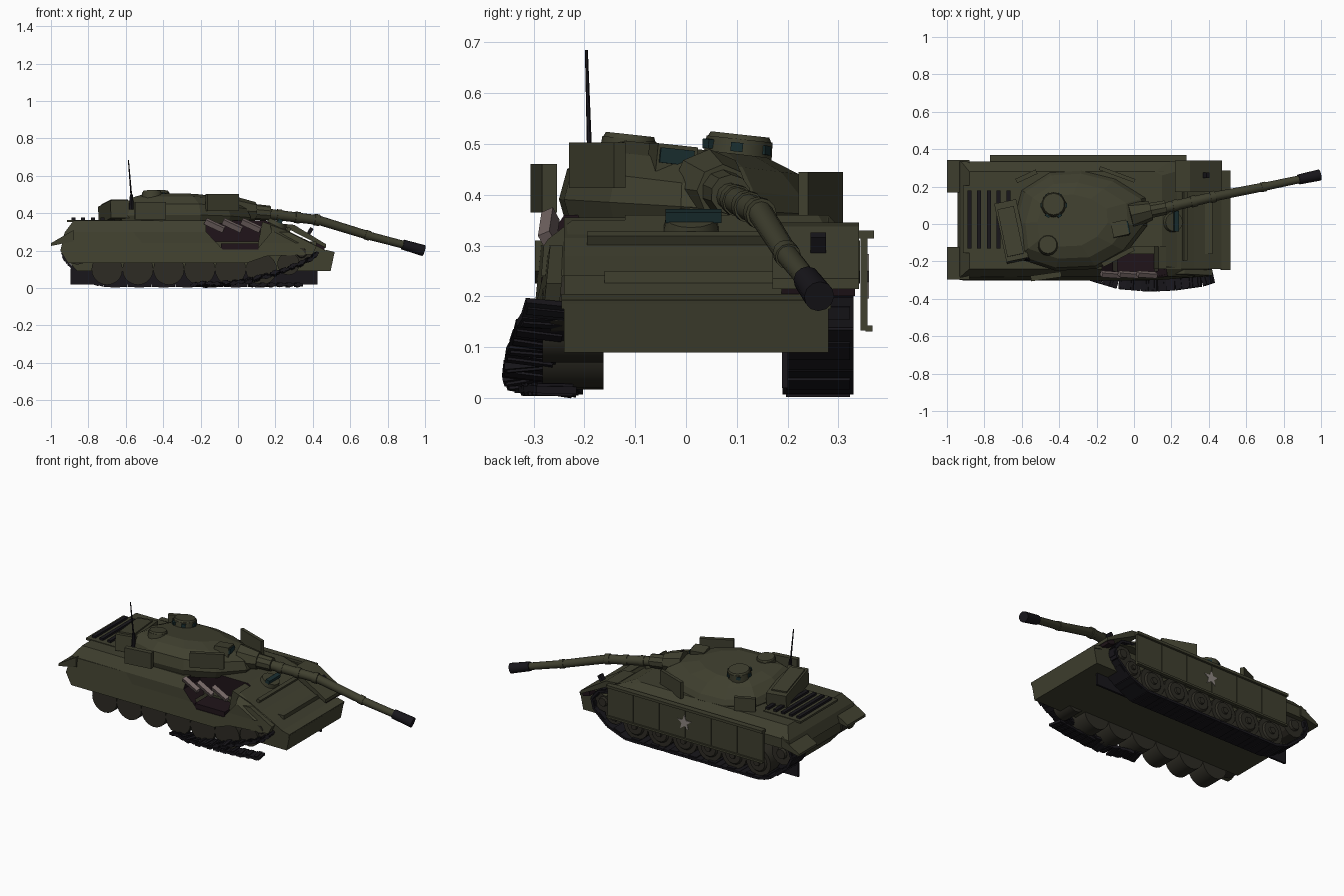
import bpy, bmesh, math, random
from mathutils import Vector, Matrix, Euler

if "Cube" in bpy.data.objects:
    bpy.data.objects.remove(bpy.data.objects["Cube"])
random.seed(3)

def mat(name, c):
    m = bpy.data.materials.new(name)
    m.diffuse_color = (*c, 1)
    m.use_nodes = True
    m.node_tree.nodes["Principled BSDF"].inputs["Base Color"].default_value = m.diffuse_color
    return m

OLIVE = mat("olive", (0.05, 0.05, 0.028))
DARK = mat("dark_steel", (0.009, 0.008, 0.011))
RUST = mat("scorched", (0.014, 0.007, 0.01))
TORN = mat("torn_metal", (0.17, 0.13, 0.125))
GLASS = mat("glass", (0.01, 0.028, 0.03))
PAINT = mat("pale_paint", (0.27, 0.24, 0.22))
TIRE = mat("wheel", (0.026, 0.024, 0.017))

def finish(name, bm, m, smooth=False):
    bmesh.ops.recalc_face_normals(bm, faces=bm.faces[:])
    me = bpy.data.meshes.new(name)
    bm.to_mesh(me)
    bm.free()
    me.materials.append(m)
    ob = bpy.data.objects.new(name, me)
    bpy.context.collection.objects.link(ob)
    if smooth:
        bpy.context.view_layer.objects.active = ob
        ob.select_set(True)
        bpy.ops.object.shade_smooth_by_angle(angle=math.radians(35))
        ob.select_set(False)
    return ob

def loft(name, rings, m):
    bm = bmesh.new()
    vs = [[bm.verts.new(p) for p in r] for r in rings]
    for a, b in zip(vs, vs[1:]):
        for i in range(len(a)):
            j = (i + 1) % len(a)
            bm.faces.new((a[i], a[j], b[j], b[i]))
    bm.faces.new(vs[0])
    bm.faces.new(vs[-1])
    return finish(name, bm, m)

def prism(name, pts, y0, y1, m):
    return loft(name, [[(x, y, z) for x, z in pts] for y in (y0, y1)], m)

def add_box(bm, c, s, rot=(0, 0, 0)):
    R = Euler([math.radians(a) for a in rot]).to_matrix().to_4x4()
    bmesh.ops.create_cube(bm, size=1, matrix=Matrix.Translation(c) @ R @ Matrix.Diagonal((*s, 1)))

def box(name, c, s, m, rot=(0, 0, 0)):
    bm = bmesh.new()
    add_box(bm, c, s, rot)
    return finish(name, bm, m)

def add_cyl(bm, a, b, r1, r2=None, n=16):
    a, b = Vector(a), Vector(b)
    q = (b - a).to_track_quat('Z', 'Y').to_matrix().to_4x4()
    bmesh.ops.create_cone(bm, cap_ends=True, segments=n, radius1=r1, radius2=r1 if r2 is None else r2,
                          depth=(b - a).length, matrix=Matrix.Translation((a + b) / 2) @ q)

def cyl(name, a, b, r1, m, r2=None, n=16):
    bm = bmesh.new()
    add_cyl(bm, a, b, r1, r2, n)
    return finish(name, bm, m, True)

def links(name, path, width, m, step=0.042, jitter=0, closed=False):
    bm = bmesh.new()
    pts = [Vector(p) for p in path]
    if closed:
        pts.append(pts[0])
    for a, b in zip(pts, pts[1:]):
        d = b - a
        n = max(1, round(d.length / step))
        R = d.to_track_quat('X', 'Z').to_matrix().to_4x4()
        for i in range(n):
            R2 = R @ Euler((random.uniform(-jitter, jitter), random.uniform(-jitter, jitter), 0)).to_matrix().to_4x4()
            T = Matrix.Translation(a + d * (i + 0.5) / n) @ R2
            bmesh.ops.create_cube(bm, size=1, matrix=T @ Matrix.Diagonal((d.length / n * 0.98, width, 0.014, 1)))
            bmesh.ops.create_cube(bm, size=1, matrix=T @ Matrix.Diagonal((d.length / n * 0.4, width * 0.9, 0.024, 1)))
    return finish(name, bm, m)

# Hull: upper body with chamfered front corners, belly and nose
def ring(z, x0, x1, y0, y1, c):
    return [(x0, y0, z), (x1 - c * 2, y0, z), (x1, y0 + c, z), (x1, y1 - c, z), (x1 - c * 2, y1, z), (x0, y1, z)]

hull = loft("upper_hull", [ring(0.24, -0.945, 0.40, -0.285, 0.335, 0.045), ring(0.30, -0.925, 0.275, -0.28, 0.335, 0.04),
                           ring(0.36, -0.88, 0.15, -0.24, 0.28, 0.02)], OLIVE)
prism("belly", [(-0.93, 0.25), (-0.93, 0.17), (-0.86, 0.09), (0.42, 0.09), (0.42, 0.25)], -0.16, 0.19, OLIVE)
prism("nose", [(0.2, 0.09), (0.495, 0.09), (0.515, 0.185), (0.47, 0.2), (0.25, 0.315), (0.13, 0.355), (0.1, 0.2)],
      -0.24, 0.28, OLIVE)
box("glacis_bar", (0.27, 0.025, 0.31), (0.02, 0.44, 0.03), OLIVE, (0, 27, 0))
box("nose_lip", (0.49, 0.02, 0.19), (0.05, 0.53, 0.018), OLIVE, (0, 14, 0))

# Damaged side skirt and blown-out hole
side_pts = [(-0.925, 0.3), (-0.95, 0.2), (-0.91, 0.135), (0.05, 0.135), (0.15, 0.17), (0.40, 0.18), (0.42, 0.225), (0.27, 0.3)]
side = loft("right_side_skirt", [[(x, y + (z - 0.135) * 0.1 - (x > 0.2) * y * 0.06, z) for x, z in side_pts]
                                 for y in (-0.302, -0.27)], OLIVE)
cutter = prism("hole_cutter", [(-0.17, 0.3), (-0.17, 0.4), (0.16, 0.4), (0.18, 0.3), (0.1, 0.205), (-0.08, 0.205)],
               -0.4, -0.12, RUST)
cutter.hide_render = cutter.hide_viewport = True
for ob in (hull, side):
    mod = ob.modifiers.new("hole", 'BOOLEAN')
    mod.operation, mod.object, mod.solver = 'DIFFERENCE', cutter, 'EXACT'
    mod.material_mode = 'TRANSFER'
box("hole_floor", (0.01, -0.2, 0.222), (0.2, 0.17, 0.03), RUST)
for i, x in enumerate((-0.125, -0.03, 0.07)):
    box(f"torn_shard_{i}", (x, -0.27, 0.335), (0.11, 0.025, 0.03), TORN, (25, 25, -4))

# Left skirt panels, lip and star
for i in range(6):
    box(f"left_skirt_{i}", (-0.6825 + i * 0.175, 0.35, 0.23), (0.17, 0.014, 0.195), OLIVE)
box("skirt_lip", (-0.245, 0.352, 0.322), (1.05, 0.036, 0.016), OLIVE)
box("skirt_rail", (-0.245, 0.36, 0.137), (1.05, 0.014, 0.012), OLIVE)
star = [(-0.24 + r * math.sin(i * math.pi / 5), 0.235 + r * math.cos(i * math.pi / 5))
        for i in range(10) for r in [0.048 if i % 2 == 0 else 0.02]]
prism("skirt_star", star, 0.356, 0.36, PAINT)

# Fenders and mudflaps
prism("front_left_fender", [(0.22, 0.345), (0.3, 0.338), (0.47, 0.235), (0.47, 0.215), (0.3, 0.3)], 0.17, 0.34, OLIVE)
box("fender_scorch", (0.44, 0.26, 0.222), (0.05, 0.145, 0.03), RUST, (0, 15, 0))
for n, y in (("left", 0.255), ("right", -0.21)):
    prism(f"rear_{n}_mudflap", [(-1.0, 0.225), (-1.0, 0.24), (-0.88, 0.31), (-0.88, 0.25)], y - 0.087, y + 0.087, OLIVE)
box("bent_hook", (0.38, 0.26, 0.295), (0.02, 0.03, 0.06), DARK, (0, 30, 0))

# Engine deck grilles
bm = bmesh.new()
for i in range(5):
    add_box(bm, (-0.88 + i * 0.052, 0.025, 0.367), (0.022, 0.31, 0.02))
finish("engine_grille", bm, DARK)
box("engine_deck_rim", (-0.79, 0.025, 0.358), (0.25, 0.36, 0.012), OLIVE)

# Running gear
for n, y, s, w in (("left", 0.26, 1, 0.045), ("right", -0.222, -1, 0.06)):
    for i in range(7):
        x, r, z = (-0.7 + i * 0.165, 0.083, 0.1) if i < 6 else (0.27, 0.06, 0.13)
        bm = bmesh.new()
        add_cyl(bm, (x, y - w, z), (x, y + w, z), r, n=20)
        if s > 0:
            add_cyl(bm, (x, y + w, z), (x, y + w + 0.01, z), r * 0.7, r * 0.6, 16)
            add_cyl(bm, (x, y + w, z), (x, y + w + 0.02, z), r * 0.28, r * 0.22, 10)
        finish(f"{n}_wheel_{i}", bm, TIRE, True)
    for part, x, z, r in (("idler", 0.34, 0.19, 0.062), ("sprocket", -0.86, 0.195, 0.07)):
        bm = bmesh.new()
        add_cyl(bm, (x, y - 0.045, z), (x, y + 0.045, z), r, n=14)
        add_cyl(bm, (x, y + s * 0.04, z), (x, y + s * 0.06, z), r * 0.5, r * 0.4, 12)
        finish(f"{n}_{part}", bm, TIRE)
loop = [(-0.72, 0.014), (0.18, 0.014), (0.3, 0.06), (0.39, 0.14), (0.405, 0.2), (0.36, 0.255), (0.3, 0.265),
        (-0.82, 0.275), (-0.92, 0.25), (-0.94, 0.19), (-0.91, 0.13), (-0.8, 0.04)]
links("left_track", [(x, 0.26, z) for x, z in loop], 0.14, DARK, 0.13, closed=True)
box("left_track_guide", (-0.235, 0.195, 0.062), (1.32, 0.012, 0.085), DARK)

# Thrown track lying beside the right wheels
links("thrown_track", [(0.42, -0.265, 0.185), (0.36, -0.285, 0.14), (0.22, -0.305, 0.085), (0.08, -0.312, 0.045),
                       (-0.08, -0.298, 0.022), (-0.24, -0.25, 0.018)], 0.1, DARK, 0.045, 0.2)
links("loose_links", [(0.06, -0.29, 0.017), (0.2, -0.28, 0.017), (0.34, -0.255, 0.017)], 0.08, DARK, 0.05, 0.05)

# Turret: outline lofted inward, flat base, top leaning towards the left side
outline = [(-0.63, -0.18), (-0.42, -0.25), (-0.2, -0.24), (-0.04, -0.15), (0.07, -0.01), (0.06, 0.14),
           (-0.1, 0.24), (-0.28, 0.285), (-0.45, 0.275), (-0.6, 0.18), (-0.65, 0.0)]
def tring(z, k, lean, cx=-0.33):
    return [(cx + (x - cx) * k, 0.02 + (y - 0.02) * k, z - lean * (y - 0.02) * k) for x, y in outline]
loft("turret", [tring(0.345, 0.95, 0), tring(0.375, 1, 0.06), tring(0.42, 0.94, 0.12), tring(0.465, 0.76, 0.12, -0.36),
                tring(0.49, 0.52, 0.12, -0.37)], OLIVE)
YAW = 12
box("turret_bustle", (-0.655, -0.04, 0.405), (0.12, 0.32, 0.095), OLIVE, (-6, 0, YAW))
box("bustle_lid", (-0.66, -0.04, 0.455), (0.09, 0.26, 0.012), OLIVE, (-6, 0, YAW))

# Add-on armour plates around the turret
for i, (c, s, yaw) in enumerate([((-0.085, -0.175, 0.458), (0.19, 0.025, 0.09), 28), ((-0.47, -0.28, 0.413), (0.165, 0.03, 0.095), 8),
                                 ((-0.09, 0.265, 0.395), (0.2, 0.02, 0.1), -20), ((-0.575, 0.255, 0.40), (0.12, 0.025, 0.08), 25)]):
    box(f"armour_plate_{i}", c, s, OLIVE, (0, 0, yaw))

# Hatches, sights and antenna
lean = Vector((0, 0.11, 1)).normalized()
for n, p, r, h in (("commander", (-0.43, 0.1, 0.46), 0.068, 0.05), ("loader", (-0.46, -0.115, 0.475), 0.056, 0.035)):
    p = Vector(p)
    cyl(f"{n}_hatch_base", p, p + lean * h, r, OLIVE, r * 0.96, 14)
    cyl(f"{n}_hatch_lid", p + lean * h, p + lean * (h + 0.009), r * 0.92, OLIVE, r * 0.85, 14)
for i in range(6):
    a = i * math.pi / 3
    box(f"periscope_{i}", (-0.43 + 0.064 * math.cos(a), 0.1 + 0.064 * math.sin(a), 0.494 - 0.008 * math.sin(a)),
        (0.014, 0.024, 0.018), GLASS, (-6, 0, math.degrees(a)))
box("gunner_sight", (-0.075, -0.027, 0.47), (0.085, 0.08, 0.055), OLIVE, (-6, 0, YAW))
box("sight_glass", (-0.03, -0.018, 0.475), (0.008, 0.068, 0.03), GLASS, (-6, 0, YAW))
cyl("antenna_base", (-0.57, -0.188, 0.42), (-0.57, -0.188, 0.5), 0.014, DARK, 0.008, 8)
cyl("antenna", (-0.57, -0.19, 0.49), (-0.586, -0.196, 0.685), 0.005, DARK, 0.003, 6)
cyl("driver_hatch", (0.2, 0.01, 0.32), (0.215, 0.01, 0.355), 0.058, OLIVE, 0.05, 14)
box("driver_periscope", (0.225, 0.015, 0.358), (0.025, 0.11, 0.022), GLASS, (0, 15, 0))

# Mantlet and bent gun barrel
cyl("mantlet", (-0.02, 0.045, 0.415), (0.09, 0.072, 0.408), 0.075, OLIVE, 0.052, 8)
cyl("mantlet_sleeve", (0.05, 0.065, 0.41), (0.17, 0.088, 0.4), 0.044, OLIVE, 0.04, 10)
path = [Vector(p) for p in ((0.15, 0.083, 0.398), (0.43, 0.147, 0.363), (0.70, 0.2, 0.28), (0.88, 0.238, 0.233), (0.993, 0.262, 0.2))]
for i, (r, r2) in enumerate([(0.028, 0.026), (0.025, 0.023), (0.022, 0.021)]):
    cyl(f"barrel_{i}", path[i], path[i + 1], r, OLIVE, r2, 12)
for i, (k, t, r) in enumerate([(0, 0.25, 0.031), (0, 0.6, 0.031), (0, 0.97, 0.031), (1, 0.97, 0.026)]):
    d = path[k + 1] - path[k]
    p = path[k] + d * t
    cyl(f"barrel_collar_{i}", p - d.normalized() * 0.014, p + d.normalized() * 0.014, r, OLIVE, n=12)
cyl("muzzle", path[3], path[4], 0.027, DARK, 0.03, 12)
